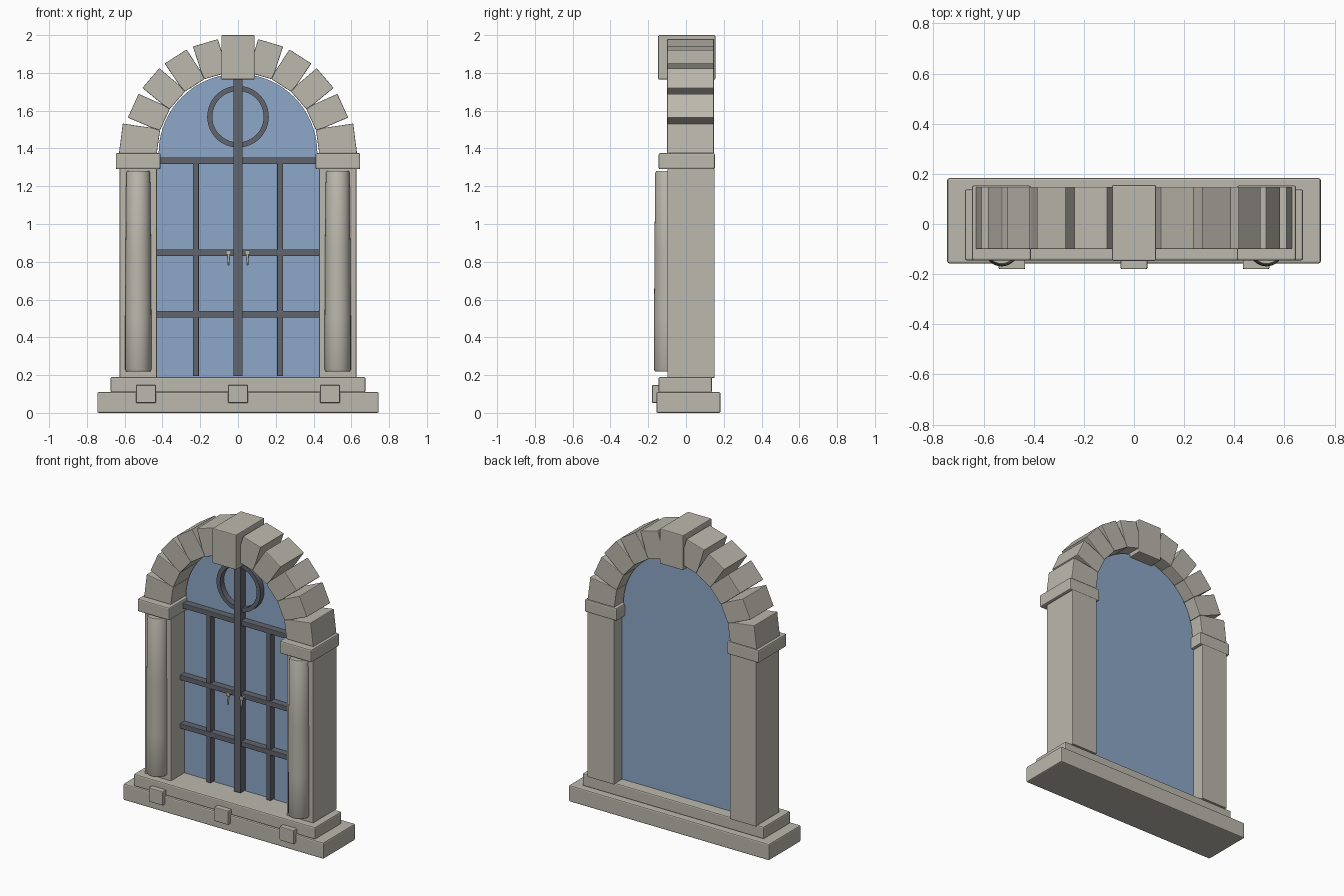
import bpy, bmesh
from math import sin, cos, pi, radians

if "Cube" in bpy.data.objects:
    bpy.data.objects.remove(bpy.data.objects["Cube"])


def material(name, color):
    m = bpy.data.materials.new(name)
    m.use_nodes = True
    rgba = (*color, 1)
    m.diffuse_color = rgba
    m.node_tree.nodes["Principled BSDF"].inputs["Base Color"].default_value = rgba
    return m


STONE = material("stone", (0.50, 0.48, 0.42))
IRON = material("iron", (0.12, 0.13, 0.155))
GLASS = material("blue glass", (0.27, 0.39, 0.58))


def finish(name, bm, mat, bevel=0.0):
    bmesh.ops.recalc_face_normals(bm, faces=bm.faces)
    mesh = bpy.data.meshes.new(name)
    bm.to_mesh(mesh)
    bm.free()
    mesh.materials.append(mat)
    obj = bpy.data.objects.new(name, mesh)
    bpy.context.collection.objects.link(obj)
    if bevel:
        mod = obj.modifiers.new("soft edges", "BEVEL")
        mod.width = bevel
        mod.segments = 2
    return obj


def box(name, x, y, z, mat=STONE, bevel=0.008):
    """Box from (min, max) ranges."""
    bm = bmesh.new()
    bmesh.ops.create_cube(bm, size=1)
    for v in bm.verts:
        v.co = [r[0] + (c + 0.5) * (r[1] - r[0]) for c, r in zip(v.co, (x, y, z))]
    return finish(name, bm, mat, bevel)


def slab(name, outline, y0, y1, mat, bevel=0.0):
    """Front (x, z) outline extruded in depth."""
    bm = bmesh.new()
    face = bm.faces.new([bm.verts.new((x, y0, z)) for x, z in outline])
    out = bmesh.ops.extrude_face_region(bm, geom=[face])["geom"]
    for v in out:
        if isinstance(v, bmesh.types.BMVert):
            v.co.y = y1
    return finish(name, bm, mat, bevel)


def lathe(name, profile, x, y, mat, steps=32):
    """Capped round solid from (radius, z) rings."""
    bm = bmesh.new()
    rings = [[bm.verts.new((x + r * cos(2 * pi * i / steps), y + r * sin(2 * pi * i / steps), z))
              for i in range(steps)] for r, z in profile]
    for a, b in zip(rings, rings[1:]):
        for i in range(steps):
            j = (i + 1) % steps
            bm.faces.new((a[i], a[j], b[j], b[i]))
    bm.faces.new(rings[0])
    bm.faces.new(rings[-1])
    for f in bm.faces:
        f.smooth = len(f.verts) == 4
    return finish(name, bm, mat)


SPRING = 1.375   # height where the arch starts


def polar(r, deg, side=1):
    return side * r * cos(radians(deg)), SPRING + r * sin(radians(deg))


# Sill and its little blocks
box("lower_sill", (-0.745, 0.745), (-0.157, 0.183), (0, 0.11))
box("upper_sill", (-0.675, 0.675), (-0.145, 0.138), (0.108, 0.19))
for label, x in (("right", -0.487), ("middle", 0), ("left", 0.487)):
    box(label + "_sill_block", (x - 0.053, x + 0.053), (-0.18, -0.12), (0.053, 0.147), bevel=0.005)

# Pillars, engaged columns, capitals and arch stones
STEP = 16.4
for label, s in (("left", 1), ("right", -1)):
    box(label + "_pillar", sorted((s * 0.43, s * 0.627)), (-0.098, 0.152), (0.185, 1.295), bevel=0.004)
    lathe(label + "_column", [(0.064, 0.22), (0.069, 0.23), (0.069, 0.5), (0.067, 0.85), (0.063, 1.27),
                              (0.058, 1.28)], s * 0.528, -0.1, STONE)
    box(label + "_capital", sorted((s * 0.41, s * 0.647)), (-0.145, 0.153), (1.29, SPRING))
    for n in range(5):
        a, b = n * STEP, (n + 1) * STEP
        r = 0.63 if n == 0 else 0.613
        outline = [polar(0.43, a, s), polar(0.475, a, s), polar(r, a + (1.5 if n else 0), s),
                   polar(r, b - 2, s), polar(0.475, b, s), polar(0.43, b, s)]
        slab(f"{label}_arch_stone_{n + 1}", outline, -0.1, 0.148, STONE, 0.004)
box("keystone", (-0.088, 0.088), (-0.147, 0.155), (1.765, 2.0), bevel=0.005)

# Glass pane with rounded top
arc = [polar(0.42, 180 * i / 40) for i in range(41)]
slab("glass_pane", [(-0.43, 0.185), (0.43, 0.185), (0.43, SPRING)] + arc + [(-0.43, SPRING)],
     0.045, 0.065, GLASS)

# Iron grille
box("centre_bar", (-0.025, 0.025), (-0.01, 0.05), (0.195, 1.77), IRON, 0.003)
for label, x in (("left", 0.223), ("right", -0.223)):
    box(label + "_upright_bar", (x - 0.016, x + 0.016), (0.005, 0.05), (0.195, 1.325), IRON, 0.003)
for label, z in (("lower", 0.522), ("middle", 0.848), ("upper", 1.335)):
    box(label + "_cross_bar", (-0.432, 0.432), (0, 0.05), (z - 0.017, z + 0.017), IRON, 0.003)

# Flat ring in the arch
bm = bmesh.new()
RING = 48
loops = [[bm.verts.new((r * cos(2 * pi * i / RING), y, 1.568 + r * sin(2 * pi * i / RING)))
          for i in range(RING)] for r, y in ((0.163, 0.005), (0.163, 0.05), (0.136, 0.05), (0.136, 0.005))]
for k in range(4):
    p, q = loops[k], loops[(k + 1) % 4]
    for i in range(RING):
        j = (i + 1) % RING
        bm.faces.new((p[i], p[j], q[j], q[i]))
finish("iron_ring", bm, IRON)

# Handles: short stem, knob and tapered drop
for label, x in (("left", 0.05), ("right", -0.05)):
    box(label + "_handle_stem", (x - 0.006, x + 0.006), (-0.035, 0.01), (0.842, 0.854), STONE, 0.002)
    box(label + "_handle_knob", (x - 0.014, x + 0.014), (-0.04, -0.026), (0.838, 0.86), STONE, 0.003)
    lathe(label + "_handle_drop", [(0.008, 0.842), (0.007, 0.82), (0.004, 0.78)], x, -0.033, STONE, 12)
